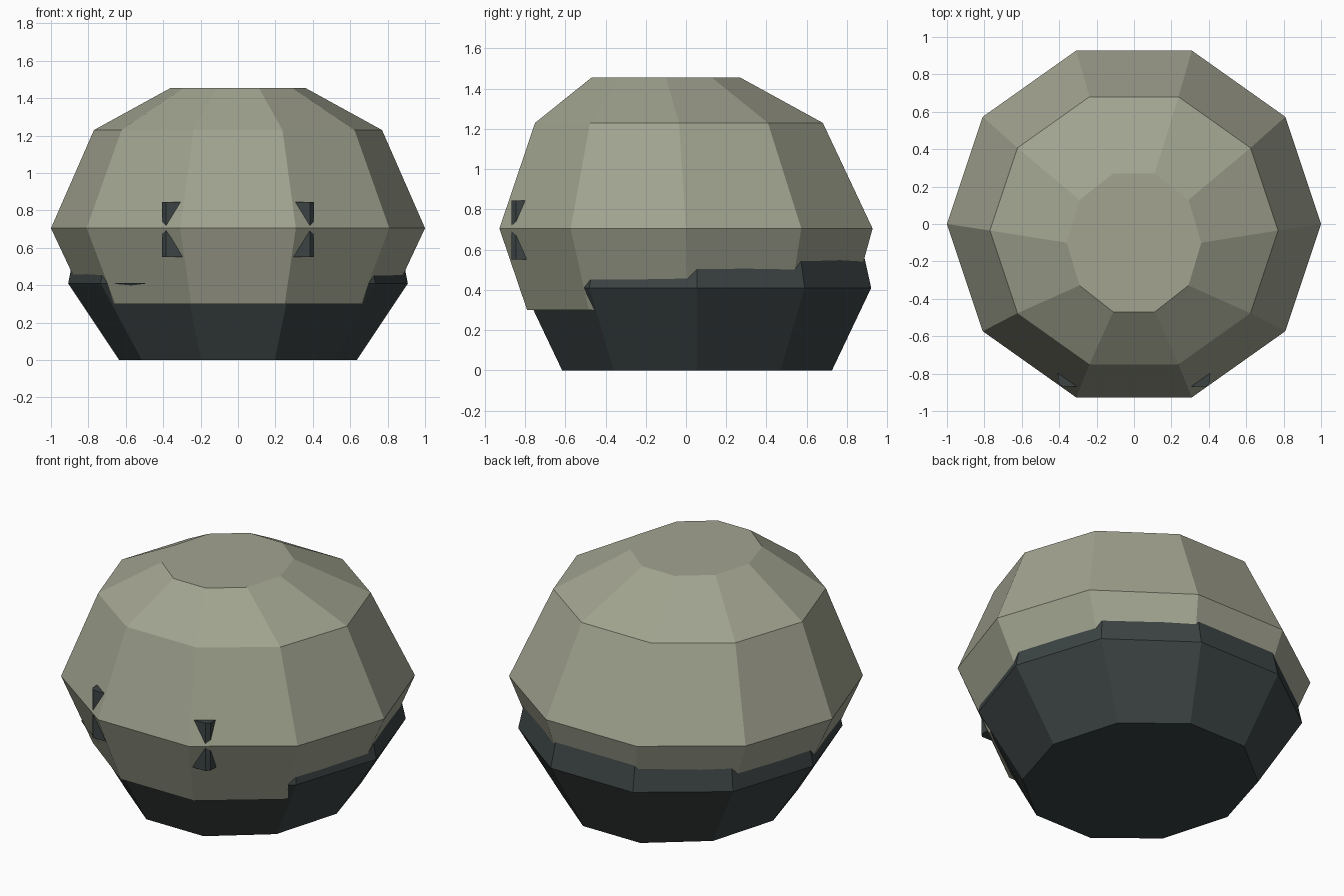
import bpy, bmesh, math

if "Cube" in bpy.data.objects:
    bpy.data.objects.remove(bpy.data.objects["Cube"])

SIDES = 10

def material(name, rgb):
    m = bpy.data.materials.new(name)
    m.diffuse_color = (*rgb, 1)
    m.use_nodes = True
    m.node_tree.nodes["Principled BSDF"].inputs["Base Color"].default_value = m.diffuse_color
    return m

shell_mat = material("olive", (0.36, 0.37, 0.28))
dark_mat = material("dark_slate", (0.045, 0.056, 0.056))

def finish(bm, name, mat):
    bmesh.ops.recalc_face_normals(bm, faces=bm.faces)
    mesh = bpy.data.meshes.new(name)
    bm.to_mesh(mesh)
    bm.free()
    mesh.materials.append(mat)
    obj = bpy.data.objects.new(name, mesh)
    bpy.context.collection.objects.link(obj)
    return obj

def loft(name, rings, mat):
    """Closed body through rings given as (z, x radius, y radius, y centre)."""
    bm = bmesh.new()
    loops = []
    for z, rx, ry, cy in rings:
        loops.append([bm.verts.new((rx * math.cos(math.tau * i / SIDES),
                                    cy + ry * math.sin(math.tau * i / SIDES), z))
                      for i in range(SIDES)])
    for a, b in zip(loops, loops[1:]):
        for i in range(SIDES):
            j = (i + 1) % SIDES
            bm.faces.new((a[i], a[j], b[j], b[i]))
    bm.faces.new(loops[0][::-1])
    bm.faces.new(loops[-1])
    return finish(bm, name, mat)

# Olive upper shell, its crown leaning to the front
loft("upper_shell", [(0.30, 0.81, 0.844, 0.013),
                     (0.705, 1.0, 0.975, 0.0),
                     (1.23, 0.77, 0.752, -0.035),
                     (1.455, 0.36, 0.389, -0.10)], shell_mat)

# Dark lower bowl, its rim tucked into the shell
loft("lower_bowl", [(0.0, 0.635, 0.705, 0.055),
                    (0.41, 0.908, 0.91, 0.055),
                    (0.70, 0.85, 0.842, 0.055)], dark_mat)

# Upright eye bars, half sunk into the shell
def eye(name, side):
    outline = [(0.29, -0.78), (0.405, -0.78), (0.405, -0.845),
               (0.385, -0.868), (0.29, -0.868)]
    bm = bmesh.new()
    low = [bm.verts.new((side * x, y, 0.55)) for x, y in outline]
    high = [bm.verts.new((side * x, y, 0.845)) for x, y in outline]
    bm.faces.new(low)
    bm.faces.new(high)
    for i in range(len(low)):
        j = (i + 1) % len(low)
        bm.faces.new((low[i], low[j], high[j], high[i]))
    finish(bm, name, dark_mat)

eye("eye_right", 1)
eye("eye_left", -1)
